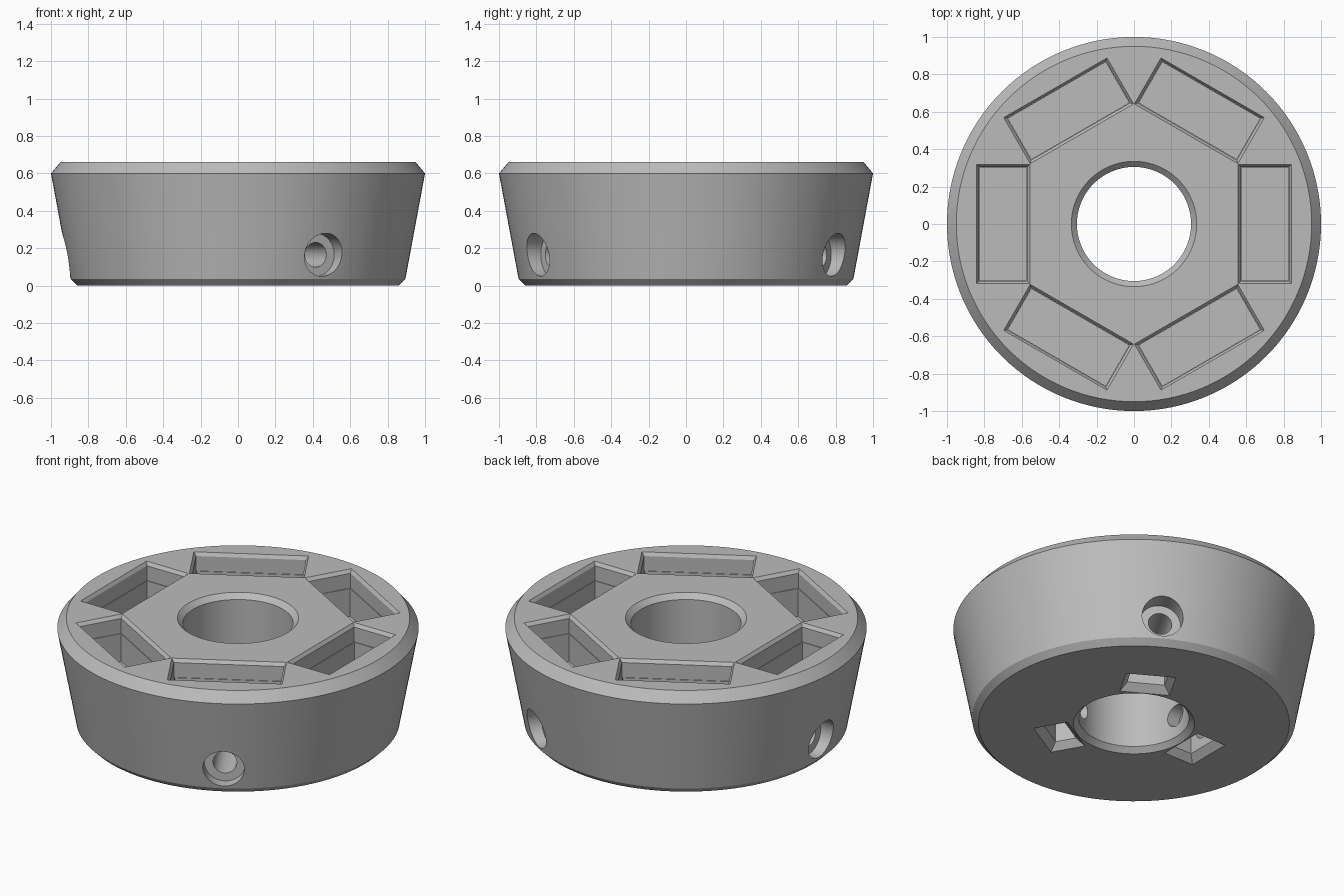
import bpy, bmesh
from math import pi, radians
from mathutils import Matrix, Vector

cube = bpy.data.objects.get("Cube")
if cube:
    bpy.data.objects.remove(cube, do_unlink=True)

grey = bpy.data.materials.new("plain grey")
grey.use_nodes = True
colour = (0.5, 0.5, 0.5, 1)
grey.diffuse_color = colour
grey.node_tree.nodes["Principled BSDF"].inputs["Base Color"].default_value = colour


def finish(bm, name):
    bmesh.ops.recalc_face_normals(bm, faces=bm.faces)
    mesh = bpy.data.meshes.new(name)
    bm.to_mesh(mesh)
    bm.free()
    mesh.materials.append(grey)
    ob = bpy.data.objects.new(name, mesh)
    bpy.context.collection.objects.link(ob)
    return ob


def lathe(name, profile, sides=128):
    """Closed ring made by turning a (radius, z) loop around z."""
    bm = bmesh.new()
    rings = []
    for r, z in profile:
        rings.append([bm.verts.new(Matrix.Rotation(2 * pi * i / sides, 3, 'Z') @ Vector((r, 0, z)))
                      for i in range(sides)])
    for a, b in zip(rings, rings[1:] + rings[:1]):
        for i in range(sides):
            j = (i + 1) % sides
            bm.faces.new((a[i], a[j], b[j], b[i]))
    return finish(bm, name)


def stacked_box(name, angle, layers):
    """Rectangular cutter from (z, inner radius, outer radius, half width) layers."""
    bm = bmesh.new()
    turn = Matrix.Rotation(angle, 3, 'Z')
    loops = [[bm.verts.new(turn @ Vector(p)) for p in
              ((r0, -w, z), (r1, -w, z), (r1, w, z), (r0, w, z))] for z, r0, r1, w in layers]
    for a, b in zip(loops, loops[1:]):
        for i in range(4):
            j = (i + 1) % 4
            bm.faces.new((a[i], a[j], b[j], b[i]))
    bm.faces.new(loops[0])
    bm.faces.new(loops[-1])
    return finish(bm, name)


def radial_cylinder(name, angle, radius, start, end, z):
    bm = bmesh.new()
    place = (Matrix.Rotation(angle, 4, 'Z') @ Matrix.Translation(((start + end) / 2, 0, z))
             @ Matrix.Rotation(pi / 2, 4, 'Y'))
    bmesh.ops.create_cone(bm, cap_ends=True, segments=48, radius1=radius, radius2=radius,
                          depth=end - start, matrix=place)
    return finish(bm, name)


# Tapered ring body with chamfered rims and bore
body = lathe("collar_body", [(0.335, 0), (0.86, 0), (0.895, 0.035), (1, 0.6), (0.95, 0.66),
                             (0.335, 0.66), (0.305, 0.63), (0.305, 0.03)])
cutters = []

# Six chamfered pockets in the top
for k in range(6):
    cutters.append(stacked_box("pocket_cutter", k * pi / 3, [
        (0.38, 0.575, 0.825, 0.301), (0.55, 0.575, 0.825, 0.301), (0.55, 0.571, 0.829, 0.305),
        (0.64, 0.571, 0.829, 0.305), (0.66, 0.557, 0.841, 0.319), (0.70, 0.557, 0.841, 0.319)]))

# Three counterbored screw holes, each with a nut slot from below
for deg in (60, 180, 300):
    a = radians(deg)
    cutters.append(radial_cylinder("counterbore_cutter", a, 0.115, 0.83, 1.1, 0.165))
    cutters.append(radial_cylinder("screw_hole_cutter", a, 0.066, 0.2, 0.9, 0.165))
    cutters.append(stacked_box("nut_slot_cutter", a, [
        (-0.04, 0.34, 0.54, 0.14), (0, 0.34, 0.54, 0.14),
        (0.04, 0.38, 0.50, 0.105), (0.29, 0.38, 0.50, 0.105)]))

bpy.context.view_layer.objects.active = body
for cutter in cutters:
    cutter.hide_render = True
    mod = body.modifiers.new("cut", 'BOOLEAN')
    mod.operation = 'DIFFERENCE'
    mod.solver = 'EXACT'
    mod.object = cutter
    bpy.ops.object.modifier_apply(modifier=mod.name)
    bpy.data.objects.remove(cutter, do_unlink=True)

for ob in bpy.context.selected_objects:
    ob.select_set(False)
body.select_set(True)
bpy.ops.object.shade_smooth_by_angle(angle=radians(25))
